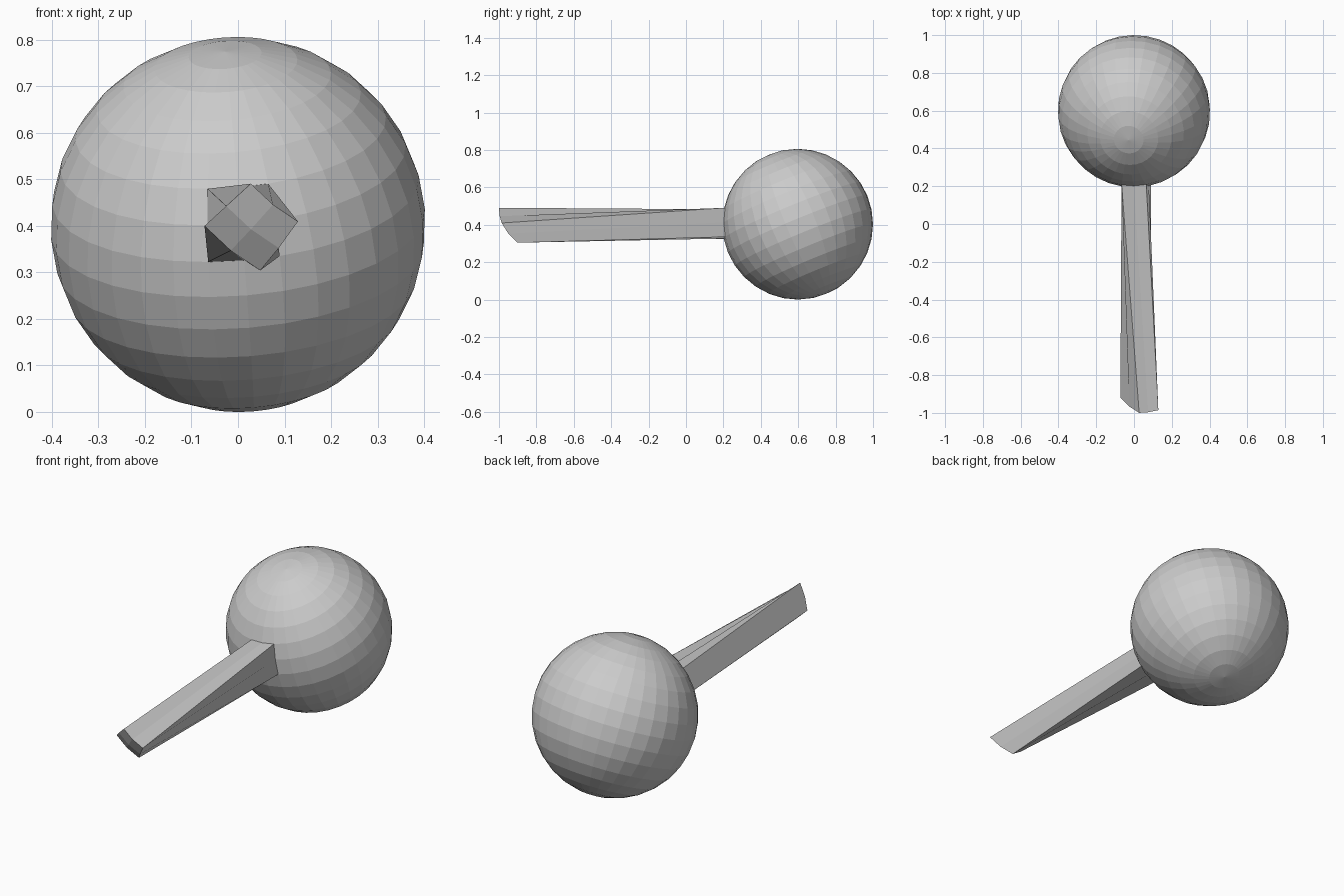
import bpy, bmesh, math
from mathutils import Vector, Matrix

if "Cube" in bpy.data.objects:
    bpy.data.objects.remove(bpy.data.objects["Cube"])

RADIUS = 0.403
CENTRE = Vector((0, 0.597, 0.403))


def frame(right, up):
    """Rotation with x = right, z = up (orthogonalised)."""
    z = up.normalized()
    x = (right - z * right.dot(z)).normalized()
    return Matrix((x, z.cross(x), z)).transposed()


# Ball: tilted sphere, pole leaning to the front
pole = Vector((-0.07, -0.38, 0.92)).normalized()
ball_rot = frame(Vector((1, 0.02, 0.076)), pole)

bm = bmesh.new()
bmesh.ops.create_uvsphere(bm, u_segments=32, v_segments=16, radius=RADIUS)
bmesh.ops.transform(bm, matrix=Matrix.Translation(CENTRE) @ ball_rot.to_4x4(), verts=bm.verts)

# Handle: the four faces at the front are extruded, turned and pulled out
lat = math.radians(22.5)
tip_local = Vector((0, -math.cos(lat), math.sin(lat))) * RADIUS
hub_pos = CENTRE + ball_rot @ tip_local
hub = min(bm.verts, key=lambda v: (v.co - hub_pos).length)
patch = list(hub.link_faces)
base = hub.co.copy()
normal = (base - CENTRE).normalized()
patch_frame = frame(ball_rot.col[0], pole - normal * pole.dot(normal))

out = bmesh.ops.extrude_face_region(bm, geom=patch)
bmesh.ops.delete(bm, geom=[f for f in patch if f.is_valid], context='FACES')
tip = [g for g in out['geom'] if isinstance(g, bmesh.types.BMVert)]

tip_frame = frame(Vector((0.1065, 0.018, -0.09)), Vector((0.0915, -0.0825, 0.0995)))
turn = tip_frame @ patch_frame.inverted()
for v in tip:
    v.co = turn @ (v.co - base)
# Place the tip so it ends at y = -1, using its corners' middle in x and z
corners = sorted(tip, key=lambda v: -v.co.length)[:4]
mid = sum((v.co for v in corners), Vector()) / 4
shift = Vector((0.033 - mid.x, -1 - min(v.co.y for v in tip), 0.401 - mid.z))
for v in tip:
    v.co += shift

# Stand on the floor
low = min(v.co.z for v in bm.verts)
bmesh.ops.translate(bm, verts=bm.verts, vec=(0, 0, -low))
bmesh.ops.recalc_face_normals(bm, faces=bm.faces)

mesh = bpy.data.meshes.new("ball_with_handle")
bm.to_mesh(mesh)
bm.free()
bpy.context.collection.objects.link(bpy.data.objects.new("ball_with_handle", mesh))
